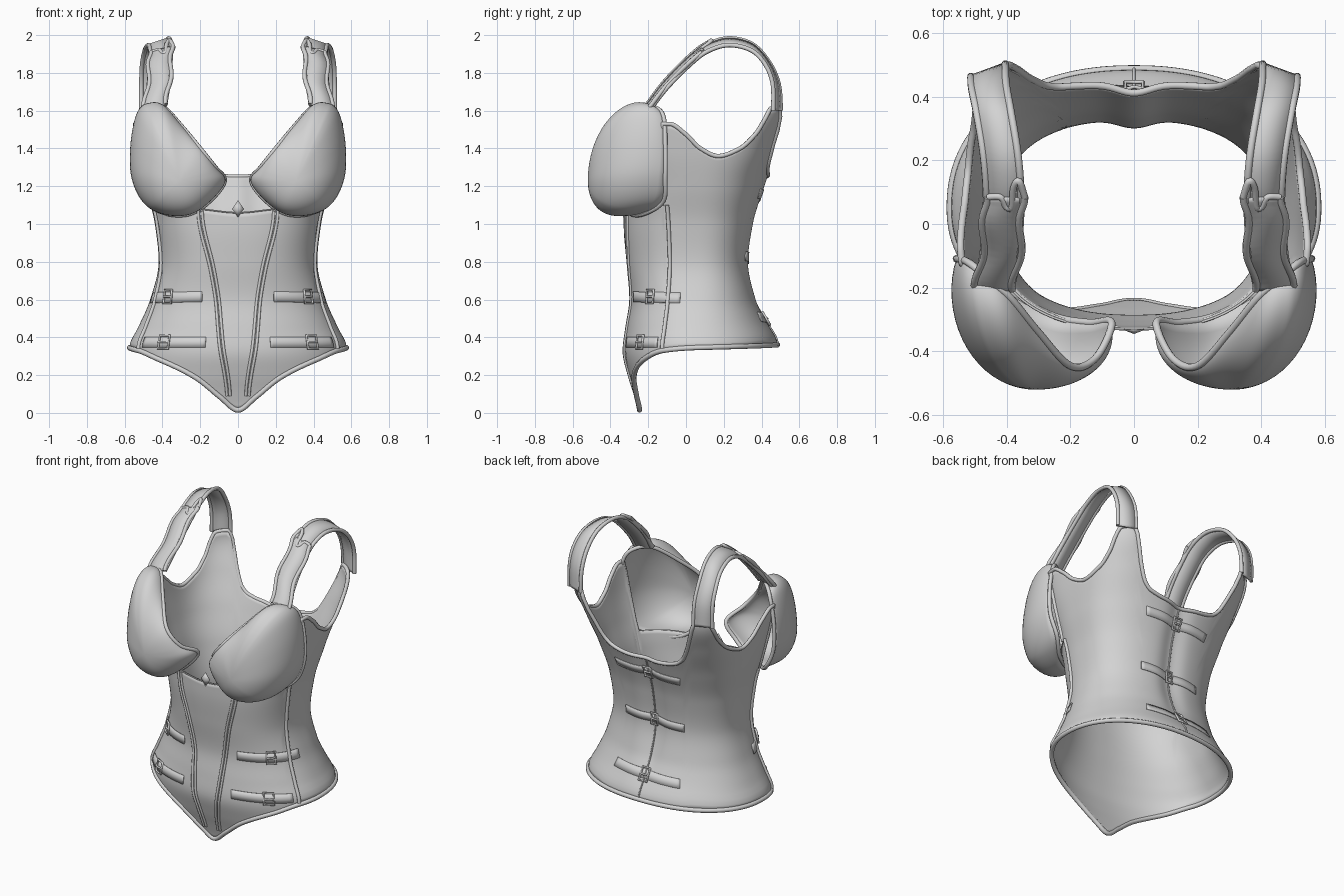
import bpy, bmesh, math
from mathutils import Vector

cube = bpy.data.objects.get("Cube")
if cube:
    bpy.data.objects.remove(cube, do_unlink=True)

grey = bpy.data.materials.new("light_grey")
grey.use_nodes = True
grey.diffuse_color = (0.65, 0.65, 0.65, 1)
grey.node_tree.nodes["Principled BSDF"].inputs["Base Color"].default_value = grey.diffuse_color


def interp(pts, t):
    """Smooth interpolation through (t, value) pairs without overshoot."""
    if t <= pts[0][0]:
        return pts[0][1]
    if t >= pts[-1][0]:
        return pts[-1][1]
    d = [(b[1] - a[1]) / (b[0] - a[0]) for a, b in zip(pts, pts[1:])]
    m = [0] + [2 * a * b / (a + b) if a * b > 0 else 0 for a, b in zip(d, d[1:])] + [0]
    i = next(k for k in range(len(d)) if t <= pts[k + 1][0])
    h = pts[i + 1][0] - pts[i][0]
    s = (t - pts[i][0]) / h
    e = s * s * (3 - 2 * s)
    return (pts[i][1] * (1 - e) + pts[i + 1][1] * e
            + h * m[i] * s * (1 - s) ** 2 - h * m[i + 1] * s * s * (1 - s))


def spline(pts, steps, closed=False):
    """Catmull-Rom samples through 3D points."""
    p = [Vector(q) for q in pts]
    n = len(p)
    get = (lambda i: p[i % n]) if closed else (lambda i: p[max(0, min(n - 1, i))])
    out = []
    for i in range(n if closed else n - 1):
        a, b, c, d = (get(i + k) for k in (-1, 0, 1, 2))
        for j in range(steps):
            t = j / steps
            out.append(0.5 * (2 * b + (c - a) * t + (2 * a - 5 * b + 4 * c - d) * t ** 2
                              + (3 * b - a - 3 * c + d) * t ** 3))
    return out if closed else out + [p[-1]]


def finish(ob):
    bpy.context.collection.objects.link(ob)
    ob.data.materials.append(grey)
    return ob


def grid(name, rows, closed=False, thick=0.01, offset=-1, flip=False):
    """Surface through equal rows of points."""
    w = len(rows[0])
    bm = bmesh.new()
    vs = [[bm.verts.new(v) for v in row] for row in rows]
    for lo, hi in zip(vs, vs[1:]):
        for c in range(w if closed else w - 1):
            d = (c + 1) % w
            f = (lo[c], lo[d], hi[d], hi[c])
            bm.faces.new(f[::-1] if flip else f)
    bmesh.ops.remove_doubles(bm, verts=bm.verts, dist=0.00001)
    me = bpy.data.meshes.new(name)
    bm.to_mesh(me)
    bm.free()
    ob = finish(bpy.data.objects.new(name, me))
    mod = ob.modifiers.new("thickness", 'SOLIDIFY')
    mod.thickness, mod.offset = thick, offset
    bpy.ops.object.select_all(action='DESELECT')
    ob.select_set(True)
    bpy.context.view_layer.objects.active = ob
    bpy.ops.object.shade_smooth_by_angle(angle=math.radians(50))


def tube(name, pts, radius=0.01, closed=False):
    cu = bpy.data.curves.new(name, 'CURVE')
    cu.dimensions = '3D'
    cu.bevel_depth, cu.bevel_resolution, cu.use_fill_caps = radius, 2, True
    sp = cu.splines.new('POLY')
    sp.points.add(len(pts) - 1)
    for q, v in zip(sp.points, pts):
        q.co = (*v, 1)
    sp.use_cyclic_u = closed
    finish(bpy.data.objects.new(name, cu))


# Torso form: half width, front, back and squareness by height
WIDTH = [(0, .57), (.35, .575), (.45, .53), (.6, .465), (.8, .42), (1, .44), (1.2, .49), (1.4, .53), (1.6, .55)]
FRONT = [(0, -.245), (.1, -.268), (.2, -.3), (.33, -.328), (.45, -.315), (.6, -.295), (.8, -.315), (1, -.33)]
BACK = [(.36, .485), (.5, .42), (.6, .375), (.8, .335), (1, .36), (1.2, .42), (1.4, .485), (1.6, .535)]
SQUARE = [(.35, 2.2), (.8, 2.4), (1.2, 2.6), (1.4, 3.2), (1.6, 4)]
# Edge heights by angle from the centre back
TOP = [(0, 1.25), (20, 1.26), (31, 1.28), (36, 1.32), (39, 1.42), (41, 1.57), (43, 1.62), (50, 1.61), (53, 1.56),
       (57, 1.48), (65, 1.4), (77, 1.36), (87, 1.4), (96, 1.48), (104, 1.53), (108, 1.53), (112, 1.1), (150, 1.08),
       (180, 1.06)]
HEM = [(0, .36), (90, .345), (108, .33), (124, .28), (145, .19), (162, .09), (180, .015)]
SPINE = [(.36, 0), (.75, .025)]
MID = 0.05


def skin(deg, z, lift=0):
    """Point on the torso at an angle from the centre back."""
    t = math.radians(deg)
    s, c = math.sin(t), math.cos(t)
    b = interp(BACK, z) - MID if c > 0 else MID - interp(FRONT, z)
    n = interp(SQUARE, z)
    r = ((abs(s) / interp(WIDTH, z)) ** n + (abs(c) / b) ** n) ** (-1 / n) + lift
    x, y = r * s, r * c
    if c > 0:
        y -= interp(SPINE, z) * math.exp(-(x / 0.07) ** 2)
    return Vector((x, y + MID, z))


# Bodice shell
angles = range(-180, 180, 2)
ROWS = 40
rows = []
for k in range(ROWS + 1):
    row = []
    for a in angles:
        lo, hi = interp(HEM, abs(a)), interp(TOP, abs(a))
        row.append(skin(a, lo + (hi - lo) * k / ROWS))
    rows.append(row)
grid("bodice", rows, closed=True, flip=True)
tube("hem_trim", rows[0], 0.014, True)
tube("top_trim", [skin(a, interp(TOP, abs(a))) for a in range(-112, 113)], 0.012)
tube("front_top_edge", [skin(180 + a, interp(TOP, 180 - abs(a))) for a in range(-67, 68)], 0.004)
tube("back_seam", [skin(0, .37 + .88 * i / 30, .002) for i in range(31)], 0.005)

# Centre front diamond stud
peak = skin(180, 1.08, .015)
outline = [Vector((x, -.333, 1.08 + z)) for x, z in ((0, .045), (.032, 0), (0, -.045), (-.032, 0))]
grid("diamond_stud", [[peak] * 4, outline], closed=True, thick=0.004)


def band(name, a0, a1, z0, z1, tall=0.055):
    """Flat belt lying on the torso."""
    n = 20
    grid(name, [[skin(a0 + (a1 - a0) * i / n, z0 + (z1 - z0) * i / n + h, 0.005) for i in range(n + 1)]
                for h in (-tall / 2, 0, tall / 2)], thick=0.005, flip=a1 > a0)


def buckle(name, a, z, half=3.2):
    def at(u, v, lift=0.01):
        return skin(a + u * half, z + v * 0.035, lift)
    tube(name + "_frame", [at(-1, -1), at(1, -1), at(1, 1), at(-1, 1)], 0.007, True)
    tube(name + "_prong", [at(-1, 0), at(0, 0, .018), at(1, 0, .012)], 0.006)


# Back belts
for label, z, reach in (("upper", 1.15, 34), ("middle", .82, 38), ("lower", .5, 34)):
    band(f"{label}_back_belt", -reach, reach, z - .01, z + .01, 0.05)
    buckle(f"{label}_back_buckle", 0, z, 4)

# Cup rim (x, y, z) from the inner corner along the neckline and round the outside
RIM = [(.07, -.31, 1.23), (.12, -.42, 1.3), (.2, -.445, 1.4), (.3, -.34, 1.52), (.39, -.23, 1.615), (.46, -.17, 1.62),
       (.52, -.12, 1.57), (.553, -.11, 1.42), (.55, -.11, 1.25), (.49, -.12, 1.12), (.38, -.22, 1.055),
       (.25, -.29, 1.055), (.14, -.31, 1.13)]
APEX = Vector((.31, -.52, 1.23))
STRAP = [(.44, -.2, 1.61), (.42, -.1, 1.74), (.41, .03, 1.87), (.41, .12, 1.935), (.42, .23, 1.965), (.44, .35, 1.935),
         (.455, .43, 1.85), (.458, .475, 1.74), (.458, .482, 1.6)]
# Front boning angle by height
BONE = [(.09, 171), (.4, 166), (.75, 159), (1.07, 151)]

for side, sx in (("left", 1), ("right", -1)):
    def flip(p):
        return Vector((p[0] * sx, p[1], p[2]))

    # Cup dome, rounder below and sloping above
    rim = spline(RIM, 8, True)
    rings = [[flip(APEX)] * len(rim)]
    for k in range(1, 19):
        ring = []
        for p in rim:
            out = p - APEX
            power = 0.92 + 0.3 * out.z / math.hypot(out.x, out.z)
            end = math.radians(90 + 20 * max(0, min(1, (p.y + .45) / .3)))
            t = end * k / 18
            q = APEX + out * (math.sin(t) / math.sin(end))
            w = max(0, (math.cos(t) - math.cos(end)) / (1 - math.cos(end)))
            q.y = p.y + (APEX.y - p.y) * w ** power
            ring.append(flip(q))
        rings.append(ring)
    grid(f"{side}_cup", rings, True, flip=sx < 0)
    tube(f"{side}_cup_trim", [flip(p) for p in rim], 0.012, True)

    # Shoulder strap with corded edges, turning to lie on the shoulder blade
    path = spline(STRAP, 6)
    turn = [(0, 0), (.6, 0), (1, 1)]
    across = [Vector((.054, 0, -.018)).lerp(Vector((.054, -.02, 0)), interp(turn, i / (len(path) - 1)))
              for i in range(len(path))]
    edges = [[flip(p + v * u) for p, v in zip(path, across)] for u in (-1, 0, 1)]
    grid(f"{side}_strap", edges, thick=0.012, offset=0)
    for tag, e in (("inner", edges[0]), ("outer", edges[-1])):
        tube(f"{side}_strap_{tag}_cord", e, 0.012)

    # Overlapping front strap piece with a looped clasp
    lift = Vector((0, -.006, .007))
    wide = Vector((.058, 0, -.016))
    front = [p + lift + Vector((.008 * math.sin(i * .7), 0, 0)) for i, p in enumerate(path[:17])]
    over = [[flip(p + wide * u) for p in front] for u in (-1, 0, 1)]
    grid(f"{side}_front_strap", over, thick=0.012, offset=0)
    for tag, e in (("inner", over[0]), ("outer", over[-1])):
        tube(f"{side}_front_strap_{tag}_cord", e, 0.012)
    loop = [front[-1] + wide * u + Vector((0, v, v * .7)) for u, v in
            ((-1, 0), (-.7, .05), (-.4, .03), (-.3, -.03), (0, -.03), (.3, 0), (1, 0))]
    tube(f"{side}_strap_clasp", [flip(p) for p in spline(loop, 5)], 0.011)

    # Front boning and side seam
    for tag, shift in (("outer", -1.5), ("inner", 1.5)):
        tube(f"{side}_{tag}_front_bone",
             [skin(sx * (interp(BONE, z) + shift), z, .002) for z in (.09 + .98 * i / 40 for i in range(41))], 0.008)
    tube(f"{side}_side_seam", [skin(sx * 108.5, .34 + .76 * i / 30, .003) for i in range(31)], 0.011)

    # Hip belts and buckles
    band(f"{side}_waist_belt", sx * 100, sx * 150, .61, .615)
    band(f"{side}_hip_belt", sx * 112, sx * 155, .375, .375)
    buckle(f"{side}_waist_buckle", sx * 123, .615)
    buckle(f"{side}_hip_buckle", sx * 127, .375)
